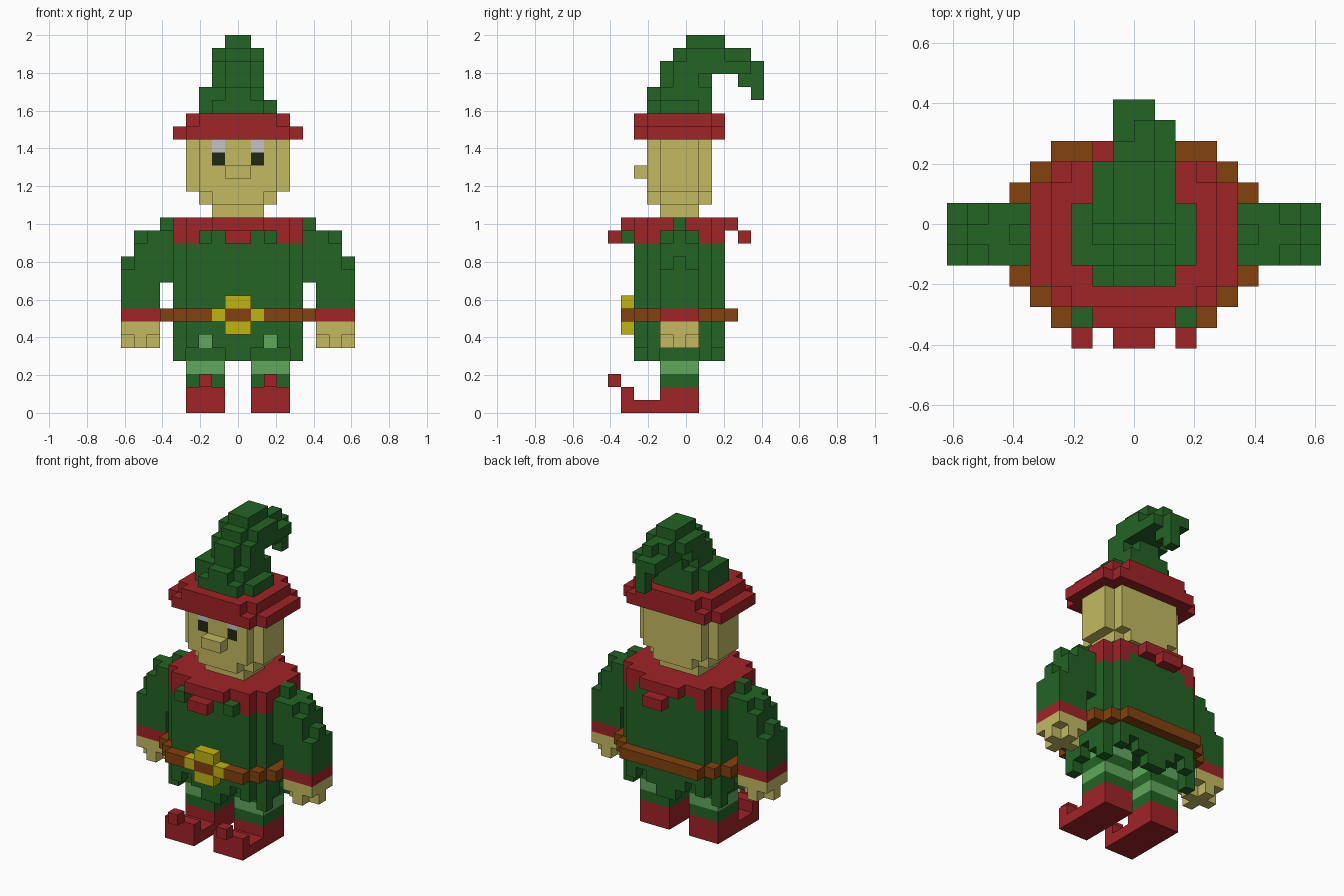
import bpy
import bmesh
from mathutils import Vector

if "Cube" in bpy.data.objects:
    bpy.data.objects.remove(bpy.data.objects["Cube"], do_unlink=True)

U = 2 / 29          # edge length of one block
used = set()        # cells already taken by earlier parts


def material(name, rgb):
    lin = [((c / 255 + 0.055) / 1.055) ** 2.4 for c in rgb] + [1.0]
    m = bpy.data.materials.new(name)
    m.use_nodes = True
    m.diffuse_color = lin
    bsdf = m.node_tree.nodes["Principled BSDF"]
    bsdf.inputs["Base Color"].default_value = lin
    bsdf.inputs["Roughness"].default_value = 0.9
    return m


GREEN = material("dark green", (35, 99, 37))
LIGHT = material("light green", (97, 167, 92))
RED = material("red", (160, 35, 39))
SKIN = material("skin", (195, 186, 98))
BROWN = material("brown", (131, 66, 14))
GOLD = material("gold", (192, 180, 16))
WHITE = material("eye white", (195, 195, 195))
BLACK = material("pupil black", (32, 40, 20))


def box(x0, x1, y0, y1, z0, z1):
    """Block of cells between the given grid lines."""
    return {(x, y, z) for x in range(x0, x1) for y in range(y0, y1) for z in range(z0, z1)}


def slab(hx, y0, y1, z0, z1):
    """Block centred on x."""
    return box(-hx, hx, y0, y1, z0, z1)


def rounded(hx, y0, y1, z0, z1):
    """Centred block with its four corner columns removed."""
    return slab(hx, y0 + 1, y1 - 1, z0, z1) | slab(hx - 1, y0, y1, z0, z1)


def mirrored(cells):
    return {(-x - 1, y, z) for x, y, z in cells}


def part(name, mat, cells):
    """Build the outer skin of a set of cells as one object."""
    cells = cells - used
    used.update(cells)
    bm = bmesh.new()
    verts = {}

    def vert(p):
        if p not in verts:
            verts[p] = bm.verts.new(Vector(p) * U)
        return verts[p]

    for c in sorted(cells):
        for axis in range(3):
            for side in (0, 1):
                n = list(c)
                n[axis] += 1 if side else -1
                if tuple(n) in cells:
                    continue
                a, b = (axis + 1) % 3, (axis + 2) % 3
                ring = []
                for da, db in ((0, 0), (1, 0), (1, 1), (0, 1)):
                    p = list(c)
                    p[axis] += side
                    p[a] += da
                    p[b] += db
                    ring.append(vert(tuple(p)))
                bm.faces.new(ring if side else ring[::-1])
    bmesh.ops.dissolve_limit(bm, angle_limit=0.01, verts=bm.verts[:], edges=bm.edges[:])
    mesh = bpy.data.meshes.new(name)
    bm.to_mesh(mesh)
    bm.free()
    mesh.materials.append(mat)
    ob = bpy.data.objects.new(name, mesh)
    bpy.context.collection.objects.link(ob)


def pair(name, mat, cells):
    part("left_" + name, mat, cells)
    part("right_" + name, mat, mirrored(cells))


# Shoes with curled toes, then striped legs
pair("shoe", RED, box(1, 4, -5, 1, 0, 1) | box(1, 4, -2, 1, 1, 2)
     | box(1, 4, -5, -4, 1, 2) | box(2, 3, -6, -5, 2, 3))
for z, mat in ((2, GREEN), (3, LIGHT), (4, GREEN), (5, LIGHT)):
    pair("leg_stripe_%d" % (z - 1), mat, box(1, 4, -2, 1, z, z + 1))

# Buckle and belt
part("buckle", GOLD, slab(1, -5, -4, 6, 7) | slab(1, -5, -4, 8, 9)
     | (slab(2, -5, -4, 7, 8) - slab(1, -5, -4, 7, 8)))
belt = slab(6, -3, 2, 7, 8) | slab(5, -4, 3, 7, 8) | slab(4, -5, 4, 7, 8)
part("belt", BROWN, belt - rounded(5, -4, 3, 7, 8))

# Collar with hanging points
points = {c for c in rounded(5, -4, 3, 13, 14) if c[0] >= 3 or c[0] < -3}
part("collar", RED, rounded(5, -4, 3, 14, 15) | slab(2, -5, 4, 14, 15) | points
     | slab(1, -6, -5, 13, 14) | slab(1, 4, 5, 13, 14))

# Tunic with a scalloped hem
hem = rounded(5, -4, 3, 4, 6) - rounded(4, -3, 2, 4, 6) - slab(4, -3, 2, 4, 6)
arches = set()
for notch in (box(1, 4, -4, 3, 4, 5), box(2, 3, -4, 3, 5, 6), box(4, 5, -2, 1, 4, 5),
              box(4, 5, -1, 0, 5, 6)):
    arches |= notch | mirrored(notch)
folds = box(2, 3, -5, -4, 13, 14)
part("tunic", GREEN, rounded(5, -4, 3, 6, 14) | (hem - arches) | folds | mirrored(folds))

# Hands, cuffs and sleeves
pair("hand", SKIN, box(6, 9, -2, 1, 6, 7) | box(7, 8, -2, 1, 5, 6) | box(6, 9, -1, 0, 5, 6))
pair("cuff", RED, box(6, 9, -2, 1, 7, 8))
pair("sleeve", GREEN, box(6, 9, -2, 1, 8, 11) | box(5, 6, -2, 1, 10, 11)
     | box(5, 8, -2, 1, 11, 13) | box(8, 9, -1, 0, 11, 12)
     | box(5, 7, -2, 1, 13, 14) | box(7, 8, -1, 0, 13, 14) | box(5, 6, -1, 0, 14, 15))

# Face details and head
pair("pupil", BLACK, box(1, 2, -3, -2, 19, 20))
pair("eye_white", WHITE, box(1, 2, -3, -2, 20, 21))
part("nose", SKIN, slab(1, -4, -3, 18, 19))
part("head", SKIN, rounded(4, -3, 2, 17, 21) | rounded(3, -3, 2, 16, 17) | slab(2, -2, 1, 15, 16))

# Hat brim, cone and drooping tip
part("hat_brim", RED, rounded(5, -4, 3, 21, 22) | rounded(4, -4, 3, 22, 23))
part("hat_cone", GREEN, rounded(3, -3, 2, 23, 24)
     | box(-3, 2, -2, 1, 24, 25) | slab(1, -3, 2, 24, 25) | slab(2, -2, 2, 24, 25)
     | box(-3, -2, -1, 0, 24, 25)
     | rounded(2, -2, 2, 25, 26) | rounded(2, -2, 3, 26, 27)
     | slab(2, 0, 3, 27, 28) | slab(1, -1, 4, 27, 28) | slab(1, 0, 3, 28, 29))
part("hat_tip", GREEN, box(-1, 2, 2, 5, 26, 27) | slab(1, 5, 6, 26, 27)
     | box(0, 1, 4, 5, 27, 28) | box(0, 1, 4, 6, 25, 26) | box(0, 1, 5, 6, 24, 25))
